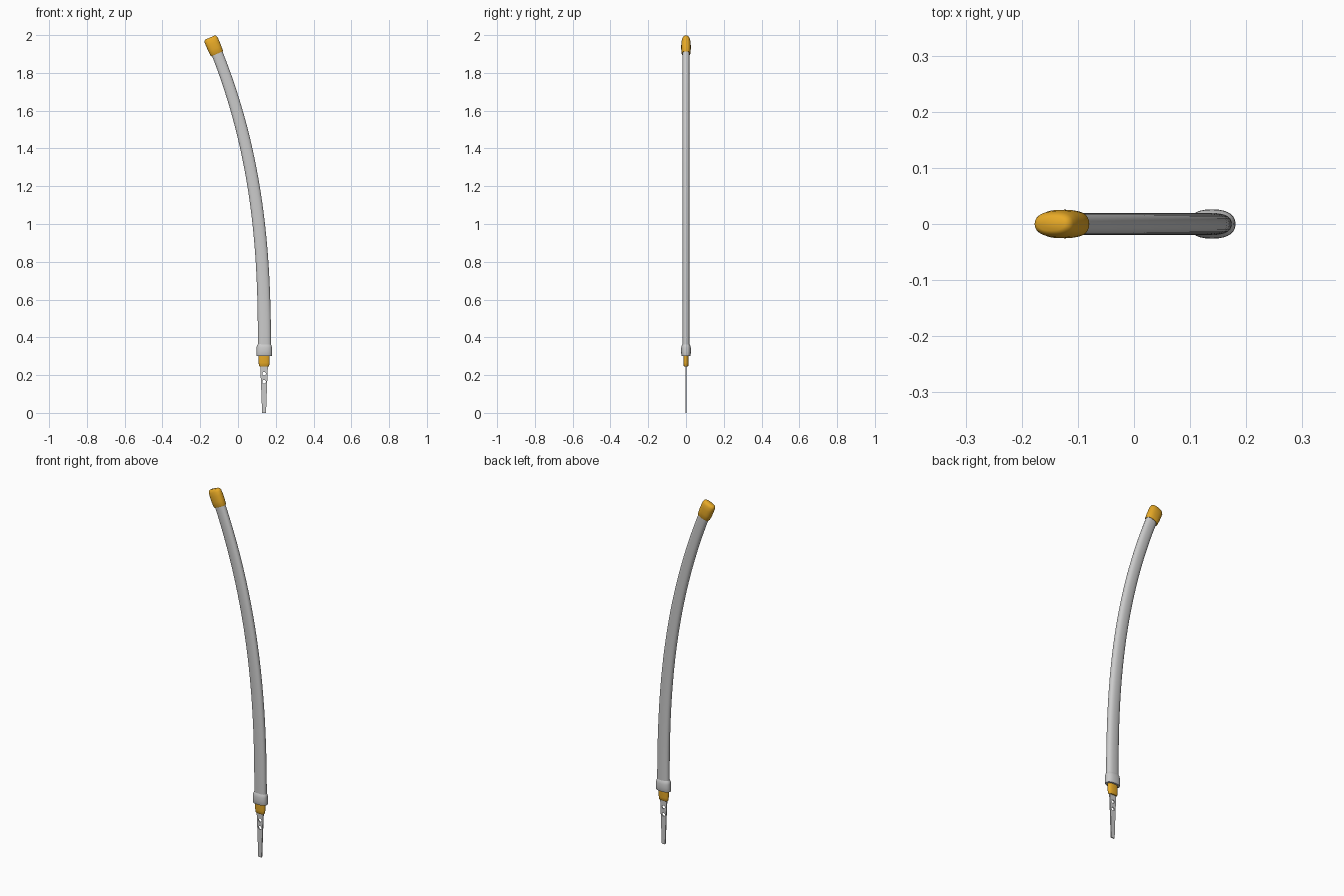
import bpy, bmesh, math
from mathutils import Vector

if "Cube" in bpy.data.objects:
    bpy.data.objects.remove(bpy.data.objects["Cube"])

SIDES = 28
BX = 0.138          # x of the straight lower end


def material(name, rgb):
    m = bpy.data.materials.new(name)
    m.diffuse_color = (*rgb, 1)
    m.use_nodes = True
    m.node_tree.nodes["Principled BSDF"].inputs["Base Color"].default_value = m.diffuse_color
    return m


amber = material("amber", (0.80, 0.40, 0.02))


def loft(name, rings, mat=None, power=2.4):
    """Skin rounded cross-sections: (x, z, tilt, half width, half depth)."""
    bm = bmesh.new()
    loops = []
    for x, z, tilt, rx, ry in rings:
        loop = []
        for i in range(SIDES):
            a = 2 * math.pi * i / SIDES
            c, s = math.cos(a), math.sin(a)
            u = math.copysign(abs(c) ** (2 / power), c) * rx
            v = math.copysign(abs(s) ** (2 / power), s) * ry
            loop.append(bm.verts.new((x + u * math.cos(tilt), v, z + u * math.sin(tilt))))
        loops.append(loop)
    for lo, hi in zip(loops, loops[1:]):
        for i in range(SIDES):
            j = (i + 1) % SIDES
            bm.faces.new((lo[i], lo[j], hi[j], hi[i]))
    bm.faces.new(loops[0][::-1])
    bm.faces.new(loops[-1])
    bmesh.ops.recalc_face_normals(bm, faces=bm.faces)
    me = bpy.data.meshes.new(name)
    bm.to_mesh(me)
    bm.free()
    ob = bpy.data.objects.new(name, me)
    bpy.context.collection.objects.link(ob)
    if mat:
        me.materials.append(mat)
    bpy.ops.object.select_all(action='DESELECT')
    bpy.context.view_layer.objects.active = ob
    ob.select_set(True)
    bpy.ops.object.shade_smooth_by_angle(angle=math.radians(40))
    return ob


# curved handle: bends progressively toward -x and tapers a little
Z0, Z1, BEND = 0.32, 1.91, 0.253
rings = []
for i in range(25):
    t = i / 24
    tilt = math.atan(2.5 * BEND / (Z1 - Z0) * t ** 1.5)
    rings.append((0.14 - BEND * t ** 2.5, Z0 + (Z1 - Z0) * t, tilt,
                  0.035 - 0.005 * t, 0.0195))
loft("handle", rings)

# end cap, stacked along the handle's final direction
ct = math.radians(23)
d = Vector((-math.sin(ct), math.cos(ct)))
base = Vector((-0.111, 1.901))
cap = [(0.0, 0.034, 0.022), (0.004, 0.0355, 0.024), (0.03, 0.037, 0.0255),
       (0.06, 0.0375, 0.025), (0.080, 0.037, 0.022), (0.089, 0.034, 0.018),
       (0.094, 0.027, 0.012)]
loft("end_cap", [(*(base + d * h), ct, rx, ry) for h, rx, ry in cap], amber)

# bulged collar at the handle's lower end
collar = [(0.302, 0.041, 0.023), (0.306, 0.042, 0.0245), (0.325, 0.0415, 0.026),
          (0.345, 0.041, 0.0255), (0.356, 0.039, 0.023), (0.364, 0.034, 0.019)]
loft("collar", [(0.139, z, 0, rx, ry) for z, rx, ry in collar])

# ferrule holding the blade
ferrule = [(0.245, 0.024, 0.009), (0.249, 0.027, 0.012), (0.265, 0.029, 0.0135),
           (0.305, 0.030, 0.0135)]
loft("ferrule", [(BX, z, 0, rx, ry) for z, rx, ry in ferrule], amber)

# flat tapered blade with punched holes
cu = bpy.data.curves.new("blade", 'CURVE')
cu.dimensions = '2D'
cu.fill_mode = 'BOTH'
cu.extrude = 0.003


def outline(points):
    sp = cu.splines.new('POLY')
    sp.points.add(len(points) - 1)
    for p, (x, z) in zip(sp.points, points):
        p.co = (x, z, 0, 1)
    sp.use_cyclic_u = True


half = [(0.0095, 0), (0.0105, 0.004), (0.016, 0.15), (0.020, 0.24), (0.020, 0.26)]
outline([(BX + x, z) for x, z in half] + [(BX - x, z) for x, z in reversed(half)])
for hz in (0.165, 0.207):
    outline([(BX + 0.0095 * math.cos(k * math.pi / 8), hz + 0.0095 * math.sin(k * math.pi / 8))
             for k in range(16)])
blade = bpy.data.objects.new("blade", cu)
blade.rotation_euler = (math.pi / 2, 0, 0)
bpy.context.collection.objects.link(blade)
bpy.ops.object.select_all(action='DESELECT')
bpy.context.view_layer.objects.active = blade
blade.select_set(True)
bpy.ops.object.convert(target='MESH')
